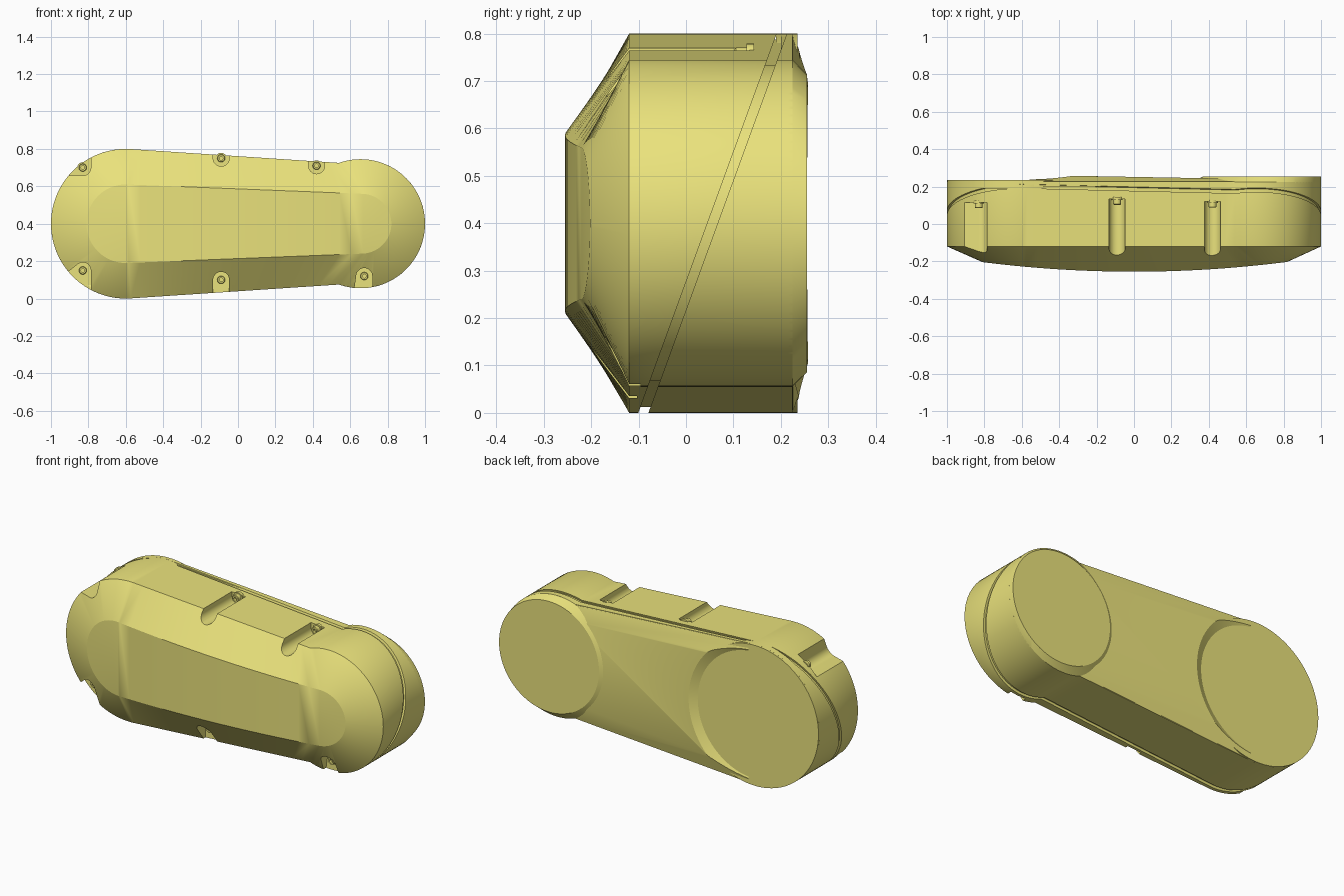
import bpy, bmesh, math
from mathutils import Vector

if "Cube" in bpy.data.objects:
    bpy.data.objects.remove(bpy.data.objects["Cube"])

CZ = 0.4                               # height of the long symmetry axis
SEAM_N = Vector((0, 1, -0.365)).normalized()
mat = bpy.data.materials.new("yellow_paint")
mat.diffuse_color = (0.82, 0.76, 0.20, 1)
mat.use_nodes = True
mat.node_tree.nodes["Principled BSDF"].inputs["Base Color"].default_value = mat.diffuse_color


def seam_y(z):
    return -0.09 + 0.365 * z


def polar(cx, cz, r, deg):
    a = math.radians(deg)
    return (cx + r * math.cos(a), cz + r * math.sin(a))


def outline(lx, lr, rx, rr, right_start, n=28, k=20):
    """Upper half of the two-circle outline, from left tip to right tip."""
    pts = [polar(lx, CZ, lr, 180 - i * 94 / n) for i in range(n + 1)]
    right = [polar(rx, CZ, rr, right_start * (1 - i / n)) for i in range(n + 1)]
    a, b = Vector(pts[-1]), Vector(right[0])
    return pts + [tuple(a.lerp(b, i / k)) for i in range(1, k)] + right


OUTER = outline(-0.6, 0.4, 0.655, 0.345, 109.5)
FACE = outline(-0.6, 0.21, 0.66, 0.16, 87)
CORE = outline(-0.6, 0.388, 0.655, 0.333, 109.5)


def loft(rings, bevel_rings=()):
    """Skin half outlines (with y functions), mirrored about the axis, capped with strips."""
    bm = bmesh.new()
    loops = []
    for half, fy in rings:
        full = half + [(x, 2 * CZ - z) for x, z in reversed(half[1:-1])]
        loops.append([bm.verts.new((x, fy(x), z)) for x, z in full])
    m = len(loops[0])
    for a, b in zip(loops, loops[1:]):
        for i in range(m):
            j = (i + 1) % m
            bm.faces.new((a[i], a[j], b[j], b[i]))
    h = m // 2
    for lp in (loops[0], loops[-1]):
        for i in range(h):
            quad = [lp[i], lp[i + 1], lp[m - i - 1], lp[-i % m]]
            bm.faces.new(list(dict.fromkeys(quad)))
    edges = [bm.edges.get((loops[r][i], loops[r][(i + 1) % m]))
             for r in bevel_rings for i in range(m)]
    if edges:
        bmesh.ops.bevel(bm, geom=edges, offset=0.007, segments=2, profile=0.5,
                        affect='EDGES', clamp_overlap=True)
    return bm


def slice_seam(bm, off, keep_front):
    """Cut along the slanted seam plane and close the cut."""
    co = Vector((0, seam_y(0), 0)) + SEAM_N * off
    res = bmesh.ops.bisect_plane(bm, geom=bm.verts[:] + bm.edges[:] + bm.faces[:], dist=1e-6,
                                 plane_co=co, plane_no=SEAM_N,
                                 clear_outer=keep_front, clear_inner=not keep_front)
    cut = [e for e in res['geom_cut'] if isinstance(e, bmesh.types.BMEdge)]
    bmesh.ops.holes_fill(bm, edges=cut, sides=0)


def finish(name, bm):
    bmesh.ops.recalc_face_normals(bm, faces=bm.faces[:])
    me = bpy.data.meshes.new(name)
    bm.to_mesh(me)
    bm.free()
    ob = bpy.data.objects.new(name, me)
    bpy.context.collection.objects.link(ob)
    me.materials.append(mat)
    return ob


def activate(ob):
    bpy.ops.object.select_all(action='DESELECT')
    ob.select_set(True)
    bpy.context.view_layer.objects.active = ob


def smooth(ob):
    activate(ob)
    bpy.ops.object.shade_smooth_by_angle(angle=math.radians(22))


def carve(ob, cutter):
    mod = ob.modifiers.new("cut", 'BOOLEAN')
    mod.operation, mod.solver, mod.object = 'DIFFERENCE', 'EXACT', cutter
    activate(ob)
    bpy.ops.object.modifier_apply(modifier=mod.name)
    bpy.data.objects.remove(cutter)


def tube(bm, rings, n=96):
    """Stack of circles (cx, y, cz, r) along y, closed at both ends."""
    loops = [[bm.verts.new((p[0], y, p[1])) for p in
              (polar(cx, cz, r, 360 * i / n) for i in range(n))] for cx, y, cz, r in rings]
    for a, b in zip(loops, loops[1:]):
        for i in range(n):
            j = (i + 1) % n
            bm.faces.new((a[i], a[j], b[j], b[i]))
    bm.faces.new(loops[0])
    bm.faces.new(loops[-1])
    return bm


# Main shell: bowed front face, sloping border, straight wall
def shell():
    return loft([(FACE, lambda x: -0.255 + 0.05 * (x / 0.8) ** 2),
                 (OUTER, lambda x: -0.12), (OUTER, lambda x: 0.225)], (0, 1))


bm = shell()
slice_seam(bm, -0.01, True)
cover = finish("front_cover", bm)
bm = shell()
slice_seam(bm, 0.01, False)
smooth(finish("rear_case", bm))

# Recessed gasket in the seam
bm = loft([(CORE, lambda x: -0.118), (CORE, lambda x: 0.22)])
slice_seam(bm, -0.02, True)
slice_seam(bm, 0.02 - 0.04 - 0.005, False)
smooth(finish("seam_gasket_front", bm))
bm = loft([(CORE, lambda x: -0.118), (CORE, lambda x: 0.22)])
slice_seam(bm, 0.02, True)
slice_seam(bm, -0.02, False)
smooth(finish("seam_gasket", bm))
bpy.data.objects.remove(bpy.data.objects["seam_gasket_front"])

# Screw pockets: x, z, directions (degrees) of the two open sides
SCREWS = [(-0.83, 0.70, 90, 180), (-0.09, 0.75, 90, 90), (0.42, 0.71, 90, 90),
          (-0.83, 0.15, 218, 270), (-0.09, 0.10, 270, 270), (0.675, 0.12, 262, 270)]
bm = bmesh.new()
for x, z, d1, d2 in SCREWS:
    a0, a1 = d2 + 90, d1 + 270
    prof = [polar(x, z, 0.043, a0 + (a1 - a0) * i / 16) for i in range(17)]
    tail = polar(*prof[-1], 0.3, d1)
    head = polar(*prof[0], 0.3, d2)
    prof += [tail, head]
    front = [bm.verts.new((px, -0.35, pz)) for px, pz in prof]
    back = [bm.verts.new((px, seam_y(z) - 0.05, pz)) for px, pz in prof]
    for i in range(len(prof)):
        j = (i + 1) % len(prof)
        bm.faces.new((front[i], front[j], back[j], back[i]))
    bm.faces.new(front)
    bm.faces.new(back)
carve(cover, finish("pocket_cutter", bm))
smooth(cover)

# Socket-head screws with a washer at the bottom of each pocket
for i, (x, z, _, _) in enumerate(SCREWS):
    y = seam_y(z) - 0.05
    bm = tube(bmesh.new(), [(x, y + 0.01, z, 0.029), (x, y - 0.006, z, 0.029),
                            (x, y - 0.006, z, 0.021), (x, y - 0.028, z, 0.021),
                            (x, y - 0.031, z, 0.018), (x, y - 0.031, z, 0.010),
                            (x, y - 0.016, z, 0.010)], 24)
    smooth(finish(f"screw_{i + 1}", bm))

# Rear left disc and rear right tapered disc
smooth(finish("rear_left_disc", tube(bmesh.new(), [(-0.6, 0.19, CZ, 0.3999),
                                                   (-0.6, 0.235, CZ, 0.3999)])))
smooth(finish("rear_right_disc", tube(bmesh.new(), [(0.655, 0.215, CZ, 0.3449),
                                                    (0.655, 0.225, CZ, 0.3449),
                                                    (0.685, 0.255, CZ, 0.315)])))

# Raised middle panel with chamfered long sides, hollowed around the left disc
bm = bmesh.new()
ends = []
for x, edge, top in ((-0.56, 0.396, 0.262), (0.54, 0.322, 0.242)):
    prof = [(0.2, -edge), (0.226, -edge), (top, -edge + 0.085),
            (top, edge - 0.085), (0.226, edge), (0.2, edge)]
    ends.append([bm.verts.new((x, y, CZ + dz)) for y, dz in prof])
a, b = ends
for i in range(6):
    j = (i + 1) % 6
    bm.faces.new((a[i], a[j], b[j], b[i]))
bm.faces.new(a)
bm.faces.new(b)
panel = finish("rear_middle_panel", bm)
carve(panel, finish("disc_cutter", tube(bmesh.new(), [(-0.6, 0.232, CZ, 0.355),
                                                      (-0.6, 0.30, CZ, 0.50)])))
smooth(panel)
